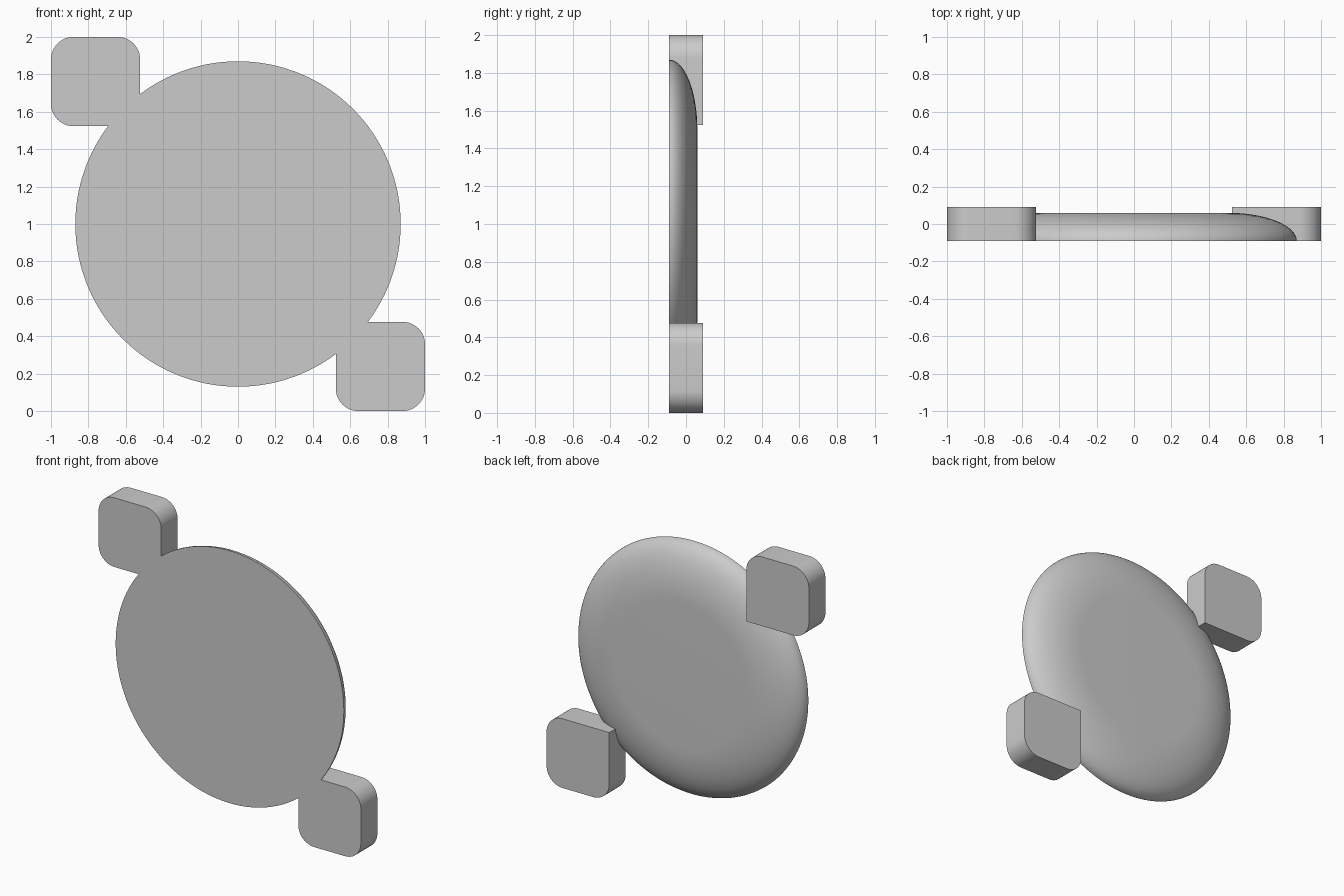
import bpy
import bmesh
from math import cos, sin, pi, radians
from mathutils import Matrix, Vector

cube = bpy.data.objects.get("Cube")
if cube:
    bpy.data.objects.remove(cube, do_unlink=True)

FRONT = -0.09       # shared flat front plane
CENTRE = Vector((0, 0, 1))

grey = bpy.data.materials.new("light grey")
grey.use_nodes = True
grey.diffuse_color = (0.6, 0.6, 0.6, 1)
grey.node_tree.nodes["Principled BSDF"].inputs["Base Color"].default_value = (0.6, 0.6, 0.6, 1)


def finish(name, bm):
    """Turn a bmesh into a grey object with smooth curves and sharp rims."""
    bmesh.ops.recalc_face_normals(bm, faces=bm.faces)
    mesh = bpy.data.meshes.new(name)
    bm.to_mesh(mesh)
    bm.free()
    mesh.materials.append(grey)
    obj = bpy.data.objects.new(name, mesh)
    bpy.context.collection.objects.link(obj)
    bpy.ops.object.select_all(action='DESELECT')
    obj.select_set(True)
    bpy.context.view_layer.objects.active = obj
    bpy.ops.object.shade_smooth_by_angle(angle=radians(35))
    return obj


def disc(name, radius, flat_radius, depth, rings=16, segments=128):
    """Flat-fronted disc whose back rounds over in a quarter ellipse."""
    bm = bmesh.new()
    loops = []
    for i in range(rings + 1):
        a = pi / 2 * i / rings
        r = flat_radius + (radius - flat_radius) * cos(a)
        y = FRONT + depth * sin(a)
        loops.append([bm.verts.new(CENTRE + Vector((r * cos(t), y, r * sin(t))))
                      for t in (2 * pi * k / segments for k in range(segments))])
    for lower, upper in zip(loops, loops[1:]):
        for k in range(segments):
            n = (k + 1) % segments
            bm.faces.new((lower[k], lower[n], upper[n], upper[k]))
    bm.faces.new(loops[0])
    bm.faces.new(loops[-1])
    return finish(name, bm)


def corner_block(name, side):
    """Square block with three rounded corners; the corner in the disc stays sharp."""
    size, depth = 0.477, 0.18
    bm = bmesh.new()
    bmesh.ops.create_cube(bm, size=1, matrix=Matrix.Diagonal((size, depth, size, 1)))
    offset = 1 - size / 2
    bmesh.ops.translate(bm, verts=bm.verts, vec=(side * offset, 0, 1 - side * offset))
    rounded = []
    for e in bm.edges:
        a, b = (v.co for v in e.verts)
        inner = abs(a.x) < offset and abs(a.z - 1) < offset
        if abs(a.y - b.y) > depth / 2 and not inner:
            rounded.append(e)
    bmesh.ops.bevel(bm, geom=rounded, offset=0.12, segments=12, profile=0.5, affect='EDGES')
    return finish(name, bm)


disc("round_disc", 0.87, 0.5, 0.15)
corner_block("upper_right_block", -1)
corner_block("lower_left_block", 1)
